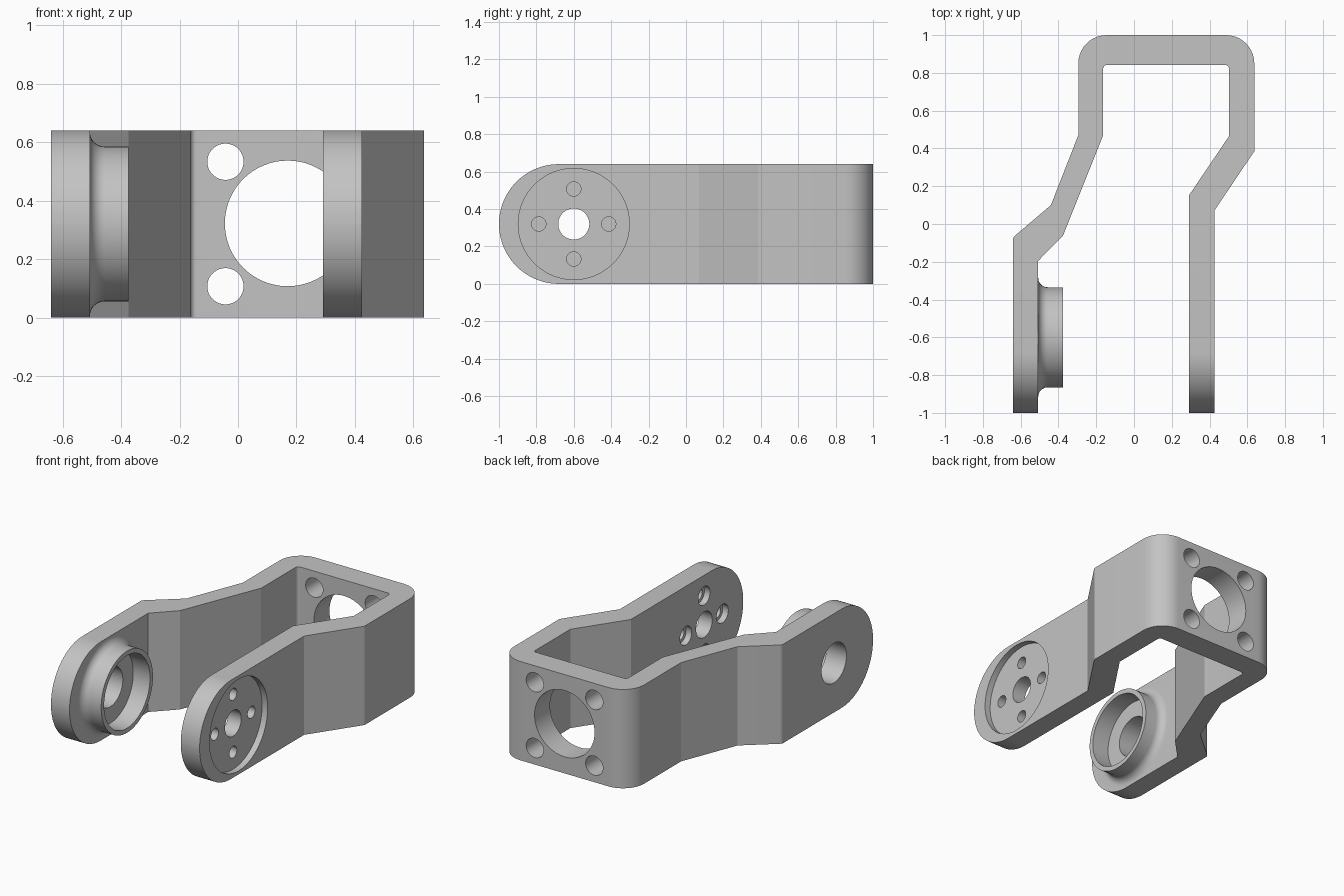
import bpy, bmesh, math
from mathutils import Vector

cube = bpy.data.objects.get("Cube")
if cube:
    bpy.data.objects.remove(cube, do_unlink=True)

metal = bpy.data.materials.new("light grey metal")
metal.use_nodes = True
GREY = (0.55, 0.55, 0.55, 1)
metal.diffuse_color = GREY
metal.node_tree.nodes["Principled BSDF"].inputs["Base Color"].default_value = GREY

H = 0.64            # bracket height
MID = H / 2
PIVOT = -0.6        # y of the pivot axis
BACK_X = 0.17       # centre of the back plate


def make_object(name, bm):
    bmesh.ops.recalc_face_normals(bm, faces=bm.faces)
    mesh = bpy.data.meshes.new(name)
    bm.to_mesh(mesh)
    bm.free()
    mesh.materials.append(metal)
    obj = bpy.data.objects.new(name, mesh)
    bpy.context.collection.objects.link(obj)
    return obj


def round_corners(points, segments=10):
    """Polygon of (a, b, radius) corners -> outline with filleted corners."""
    out = []
    for i, (a, b, r) in enumerate(points):
        p = Vector((a, b))
        if r == 0:
            out.append(p)
            continue
        u = (Vector(points[i - 1][:2]) - p).normalized()
        v = (Vector(points[(i + 1) % len(points)][:2]) - p).normalized()
        half = u.angle(v) / 2
        centre = p + (u + v).normalized() * (r / math.sin(half))
        start = p + u * (r / math.tan(half)) - centre
        end = p + v * (r / math.tan(half)) - centre
        sweep = math.pi - 2 * half
        for k in range(segments + 1):
            t = k / segments
            w = (start * math.sin((1 - t) * sweep) + end * math.sin(t * sweep)) / math.sin(sweep) \
                if sweep < 3 else start
            out.append(centre + w)
    return out


def prism(name, outline, place, offset):
    """Extrude a 2D outline; place maps (a, b) to 3D."""
    bm = bmesh.new()
    face = bm.faces.new([bm.verts.new(place(*p)) for p in outline])
    ext = bmesh.ops.extrude_face_region(bm, geom=[face])
    moved = [e for e in ext["geom"] if isinstance(e, bmesh.types.BMVert)]
    bmesh.ops.translate(bm, verts=moved, vec=offset)
    return make_object(name, bm)


def lathe(name, profile, place, sides=64):
    """Capped solid of revolution from (along, radius) pairs."""
    bm = bmesh.new()
    rings = []
    for along, r in profile:
        angles = [2 * math.pi * k / sides for k in range(sides)]
        rings.append([bm.verts.new(place(along, r * math.cos(t), r * math.sin(t))) for t in angles])
    for lo, hi in zip(rings, rings[1:]):
        for k in range(sides):
            n = (k + 1) % sides
            bm.faces.new((lo[k], lo[n], hi[n], hi[k]))
    bm.faces.new(rings[0])
    bm.faces.new(rings[-1])
    return make_object(name, bm)


def combine(target, other, operation):
    mod = target.modifiers.new("combine", "BOOLEAN")
    mod.operation, mod.object, mod.solver = operation, other, "EXACT"
    bpy.context.view_layer.objects.active = target
    bpy.ops.object.modifier_apply(modifier=mod.name)
    bpy.data.objects.remove(other, do_unlink=True)


def drill_x(x0, x1, r, dy=0, dz=0):
    cutter = lathe("cutter", [(x0, r), (x1, r)], lambda a, b, c: (a, PIVOT + dy + b, MID + dz + c))
    combine(bracket, cutter, "DIFFERENCE")


def drill_y(x, z, r):
    cutter = lathe("cutter", [(0.7, r), (1.2, r)], lambda a, b, c: (x + b, a, z + c))
    combine(bracket, cutter, "DIFFERENCE")


# Bent strap seen from above: outer line, then inner line
strap = [
    (-0.64, -1.1, 0), (-0.64, -0.07, 0.03), (-0.44, 0.10, 0), (-0.295, 0.47, 0),
    (-0.295, 1, 0.15), (0.637, 1, 0.15), (0.637, 0.385, 0), (0.425, 0.07, 0),
    (0.425, -1.1, 0), (0.29, -1.1, 0), (0.29, 0.15, 0), (0.503, 0.465, 0),
    (0.503, 0.842, 0.02), (-0.163, 0.842, 0.02), (-0.163, 0.47, 0),
    (-0.375, -0.06, 0), (-0.507, -0.195, 0), (-0.507, -1.1, 0),
]
bracket = prism("bracket", round_corners(strap), lambda a, b: (a, b, -0.1), (0, 0, H + 0.2))

# Rounded arm ends
side = round_corners([(-1, 0, 0.3199), (1.1, 0, 0), (1.1, H, 0), (-1, H, 0.3199)], 20)
combine(bracket, prism("side_shape", side, lambda a, b: (-1, a, b), (2, 0, 0)), "INTERSECT")

# Bearing boss with a filleted foot on the inside of one arm
foot = [(-0.457 - 0.05 * math.cos(t), 0.315 - 0.05 * math.sin(t))
        for t in (math.pi / 2 * k / 8 for k in range(9))]
boss = lathe("boss", [(-0.57, 0.315)] + foot + [(-0.375, 0.265)],
             lambda a, b, c: (a, PIVOT + b, MID + c))
combine(bracket, boss, "UNION")
drill_x(-0.495, -0.3, 0.235)
drill_x(-0.8, -0.4, 0.128)

# Disc recess, centre hole and four counterbored screw holes on the other arm
drill_x(0.385, 0.6, 0.297)
drill_x(0.2, 0.5, 0.083)
for dy, dz in ((1, 0), (-1, 0), (0, 1), (0, -1)):
    drill_x(0.2, 0.5, 0.038, dy * 0.187, dz * 0.187)
    drill_x(0.2, 0.33, 0.06, dy * 0.187, dz * 0.187)

# Back plate opening and corner holes
drill_y(BACK_X, MID + 0.002, 0.215)
for sx in (-1, 1):
    for sz in (-1, 1):
        drill_y(BACK_X + sx * 0.213, MID + sz * 0.213, 0.062)

# Smooth curved walls, keep bends crisp
bpy.ops.object.select_all(action="DESELECT")
bracket.select_set(True)
bpy.context.view_layer.objects.active = bracket
bpy.ops.object.shade_smooth_by_angle(angle=math.radians(14))
